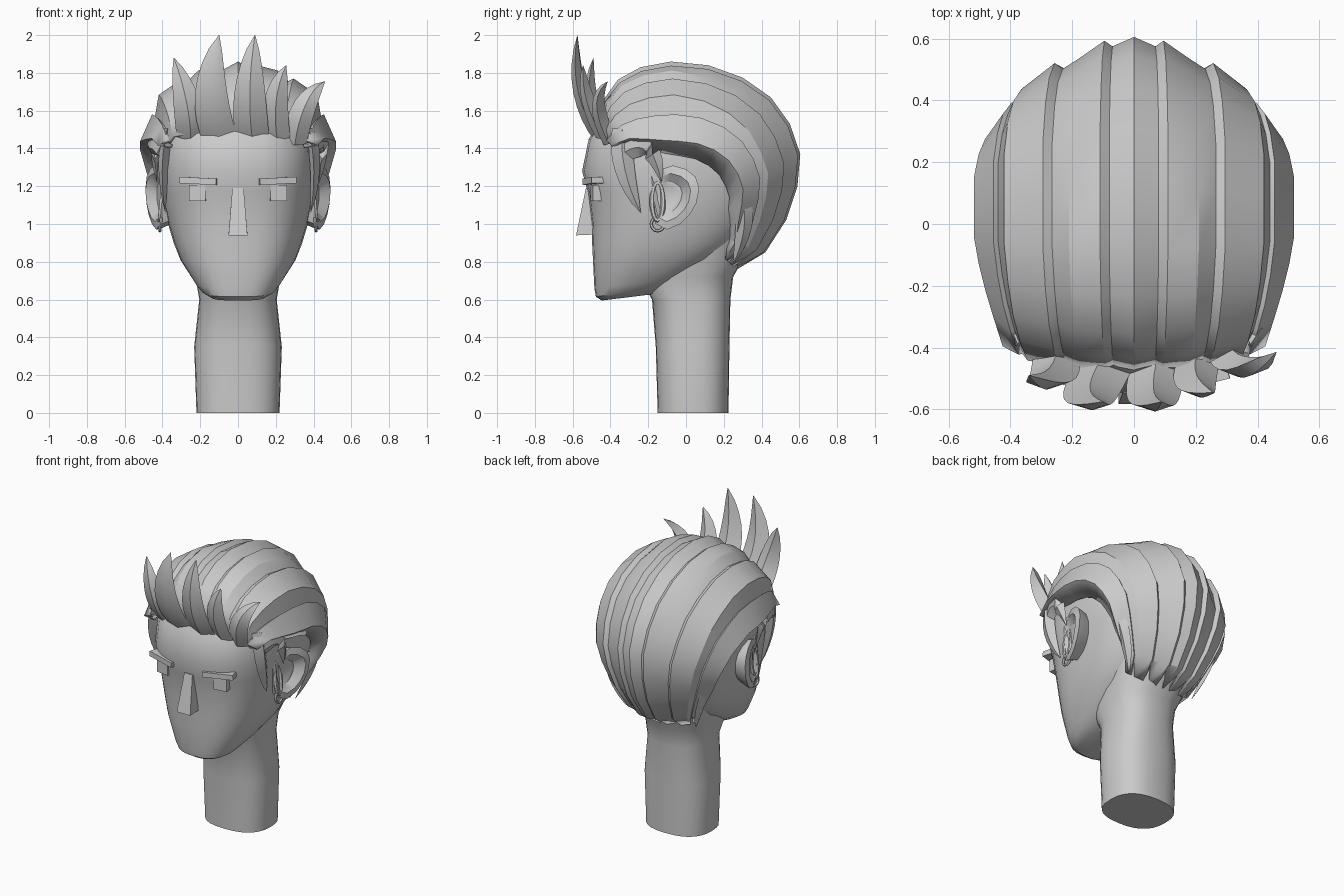
import bpy, bmesh, math
from mathutils import Vector

if "Cube" in bpy.data.objects:
    bpy.data.objects.remove(bpy.data.objects["Cube"])

grey = bpy.data.materials.new("plain grey")
grey.diffuse_color = (0.6, 0.6, 0.6, 1)
grey.use_nodes = True
grey.node_tree.nodes["Principled BSDF"].inputs["Base Color"].default_value = grey.diffuse_color


def make(name, bm, angle=30):
    bmesh.ops.recalc_face_normals(bm, faces=bm.faces)
    me = bpy.data.meshes.new(name)
    bm.to_mesh(me)
    bm.free()
    ob = bpy.data.objects.new(name, me)
    bpy.context.collection.objects.link(ob)
    me.materials.append(grey)
    bpy.context.view_layer.objects.active = ob
    ob.select_set(True)
    if angle:
        bpy.ops.object.shade_smooth_by_angle(angle=math.radians(angle))
    ob.select_set(False)
    return ob


def loft(bm, rings, cap=True):
    rows = [[bm.verts.new(p) for p in r] for r in rings]
    n = len(rows[0])
    for a, b in zip(rows, rows[1:]):
        for i in range(n):
            bm.faces.new((a[i], a[(i + 1) % n], b[(i + 1) % n], b[i]))
    if cap:
        bm.faces.new(rows[0])
        bm.faces.new(rows[-1])


def oval(z, w, yf, yb, power, n=28, tilt=0.0):
    pts = []
    for i in range(n):
        a = math.tau * i / n
        c, s = math.cos(a), math.sin(a)
        x = w * math.copysign(abs(c) ** (2 / power), c)
        v = math.copysign(abs(s) ** (2 / power), s)
        pts.append((x, (yf + yb) / 2 + v * (yb - yf) / 2, z + tilt * (v + 1) / 2))
    return pts


# head: stacked oval sections from chin to crown
bm = bmesh.new()
loft(bm, [oval(*r[:4], 2.6, tilt=r[4]) for r in (
    (0.595, 0.14, -0.445, -0.16, 0.035), (0.615, 0.19, -0.477, -0.06, 0.06),
    (0.66, 0.225, -0.485, 0.02, 0.05),
    (0.80, 0.305, -0.492, 0.20, 0.02), (0.90, 0.34, -0.497, 0.30, 0),
    (1.0, 0.37, -0.50, 0.37, 0), (1.17, 0.405, -0.52, 0.46, 0),
    (1.28, 0.415, -0.55, 0.48, 0), (1.45, 0.41, -0.515, 0.47, 0),
    (1.60, 0.36, -0.41, 0.40, 0), (1.71, 0.25, -0.30, 0.30, 0),
    (1.76, 0.1, -0.12, 0.15, 0))])
make("head", bm, 35)

# neck
bm = bmesh.new()
loft(bm, [oval(*r, 2.5) for r in (
    (0, 0.22, -0.15, 0.225), (0.35, 0.232, -0.16, 0.23), (0.6, 0.205, -0.18, 0.235),
    (0.72, 0.225, -0.25, 0.25), (0.9, 0.275, -0.2, 0.35), (1.0, 0.29, -0.2, 0.40))])
make("neck", bm, 40)

# swept hair shell: (y, z, width scale, pull of the side edge) along the crown line
crown = [(-0.475, 1.50, .82, .66), (-0.435, 1.66, .88, .36), (-0.36, 1.765, .93, .16),
         (-0.24, 1.83, .97, .05),
         (-0.08, 1.86, 1, 0), (0.12, 1.84, 1, 0), (0.30, 1.775, 1, 0),
         (0.45, 1.67, .97, 0), (0.55, 1.53, .93, 0), (0.605, 1.37, .87, 0),
         (0.59, 1.20, .79, 0), (0.53, 1.02, .69, .05), (0.42, 0.85, .57, .25),
         (0.27, 0.76, .47, .55)]
# ridges and valleys across the shell: (x, radius factor on top, at the back, valley flag)
strips = [(0, 1, 1, 0), (.08, .95, .95, 1), (.11, .975, .98, 0), (.21, .945, .88, 0),
          (.265, .88, .83, 1), (.295, .895, .86, 0), (.42, .795, .72, 0), (.44, .66, .64, 1),
          (.455, .675, .65, 0), (.518, .51, .50, 0), (.43, .42, .38, 1)]
cols = [(-s[0],) + s[1:] for s in reversed(strips[1:])] + strips
bm = bmesh.new()
grid = []
for j, (y, z, w, pull) in enumerate(crown):
    row = []
    back = min(1, max(0, (j - 4) / 4))
    for x, k_top, k_back, valley in cols:
        k = k_top + (k_back - k_top) * back
        kk = k + (1 - k) * pull
        p = Vector((x * w, y * kk, 1 + (z - 1) * kk))
        if valley and j == len(crown) - 1:  # notched nape tips
            p = p.lerp(grid[-1][len(row)].co, 0.8)
        row.append(bm.verts.new(p))
    grid.append(row)
for a, b in zip(grid, grid[1:]):
    for i in range(len(cols) - 1):
        bm.faces.new((a[i], a[i + 1], b[i + 1], b[i]))
hair = make("swept_hair", bm, 25)
mod = hair.modifiers.new("thickness", 'SOLIDIFY')
mod.thickness = 0.02
crown_face = max(hair.data.polygons, key=lambda p: p.center.z)
mod.offset = -1 if crown_face.normal.z > 0 else 1


def lock(name, a, b, c, width, depth, side, steps=8):
    """Curved tapering lock of hair from a, past b, to the tip c."""
    a, b, c, side = Vector(a), Vector(b), Vector(c), Vector(side).normalized()
    bm = bmesh.new()
    rings = []
    for i in range(steps + 1):
        t = i / steps
        p = a * (1 - t) ** 2 + b * 2 * t * (1 - t) + c * t * t
        d = (b - a) * (1 - t) + (c - b) * t
        out = d.cross(side).normalized()
        across = out.cross(d).normalized()
        s = max(0.01, (1 - t) ** 0.8 * (0.75 + 0.95 * t))
        rings.append([p + across * width * s, p + out * depth * s,
                      p - across * width * s, p - out * depth * s * 0.6])
    loft(bm, rings)
    return make(name, bm, 35)


# upright fringe locks
fringe = [((-.25, -.42, 1.46), (-.25, -.56, 1.63), (-.34, -.49, 1.88), .10),
          ((-.09, -.45, 1.44), (-.19, -.62, 1.68), (-.10, -.575, 2.0), .12),
          ((.08, -.45, 1.44), (.04, -.63, 1.68), (.09, -.575, 2.0), .115),
          ((.21, -.44, 1.45), (.17, -.56, 1.66), (.255, -.545, 1.84), .09),
          ((.30, -.41, 1.43), (.33, -.53, 1.66), (.46, -.415, 1.755), .085)]
for i, (a, b, c, w) in enumerate(fringe):
    lock(f"fringe_lock_{i + 1}", a, b, c, w, 0.062, (1, 0, 0))


def box(name, x, y, z, sx, sy, sz, turn=0.0, yaw=0.0):
    bm = bmesh.new()
    bmesh.ops.create_cube(bm, size=1)
    for v in bm.verts:
        v.co = Vector((v.co.x * sx, v.co.y * sy, v.co.z * sz))
    ob = make(name, bm, 0)
    ob.location = (x, y, z)
    ob.rotation_euler = (0, turn, yaw)
    return ob


for s, tag in ((-1, "left"), (1, "right")):
    # brows and eyes
    box("brow_" + tag, s * 0.205, -0.49, 1.228, 0.20, 0.07, 0.034, -s * 0.05, s * 0.25)
    box("eye_" + tag, s * 0.212, -0.47, 1.165, 0.088, 0.06, 0.085, 0, s * 0.15)

    # sideburn and temple locks
    lock("sideburn_" + tag, (s * .38, -.335, 1.50), (s * .42, -.36, 1.30),
         (s * .385, -.24, 1.06), .075, .045, (0, 1, 0.3))
    lock("temple_lock_" + tag, (s * .40, -.33, 1.38), (s * .47, -.17, 1.49),
         (s * .43, -.13, 1.22), .075, .045, (0, 1, -1))
    # lock behind the ear, ending at the nape
    lock("nape_lock_" + tag, (s * .37, .30, 1.12), (s * .33, .33, .98),
         (s * .25, .25, .79), .06, .03, (0, 1, 0.3))

    # ear: cupped rim around a sunken centre
    rim = [(-.21, 1.32), (-.13, 1.29), (-.07, 1.31), (.0, 1.29), (.05, 1.25), (.07, 1.19),
           (.055, 1.11), (.02, 1.05), (-.03, 1.0), (-.10, .97), (-.16, 1.0), (-.19, 1.12)]

    def ring(scale, lift, flare):
        return [(s * (lift + flare * (y + .21) / .28), -.11 + (y + .11) * scale,
                 1.14 + (z - 1.14) * scale) for y, z in rim]
    bm = bmesh.new()
    loft(bm, [ring(.8, .33, .03), ring(.96, .38, .07), ring(1, .395, .095),
              ring(.75, .405, .085), ring(.5, .395, .035)])
    make("ear_" + tag, bm, 35)

    # inner ear fold and earring
    for name, y, z, ry, rz, r, x in (("ear_fold_", -.15, 1.12, .03, .10, .014, .415),
                                     ("earring_", -.15, 1.0, .034, .036, .009, .41)):
        bm = bmesh.new()
        rings = []
        for i in range(17):
            a = math.tau * i / 16
            rings.append([(s * (x + r * math.sin(b) + (z - 1.0 + rz * math.sin(a)) * -.1),
                           y + (ry + r * math.cos(b)) * math.cos(a),
                           z + (rz + r * math.cos(b)) * math.sin(a))
                          for b in (math.tau * k / 6 for k in range(6))])
        loft(bm, rings, False)
        bmesh.ops.remove_doubles(bm, verts=bm.verts, dist=1e-4)
        make(name + tag, bm, 40)

# nose wedge
bm = bmesh.new()
loft(bm, [[(-.05, -.582, .94), (.05, -.582, .94), (.05, -.47, .945), (-.05, -.47, .945)],
          [(-.03, -.53, 1.19), (.03, -.53, 1.19), (.03, -.47, 1.19), (-.03, -.47, 1.19)]])
make("nose", bm, 0)
